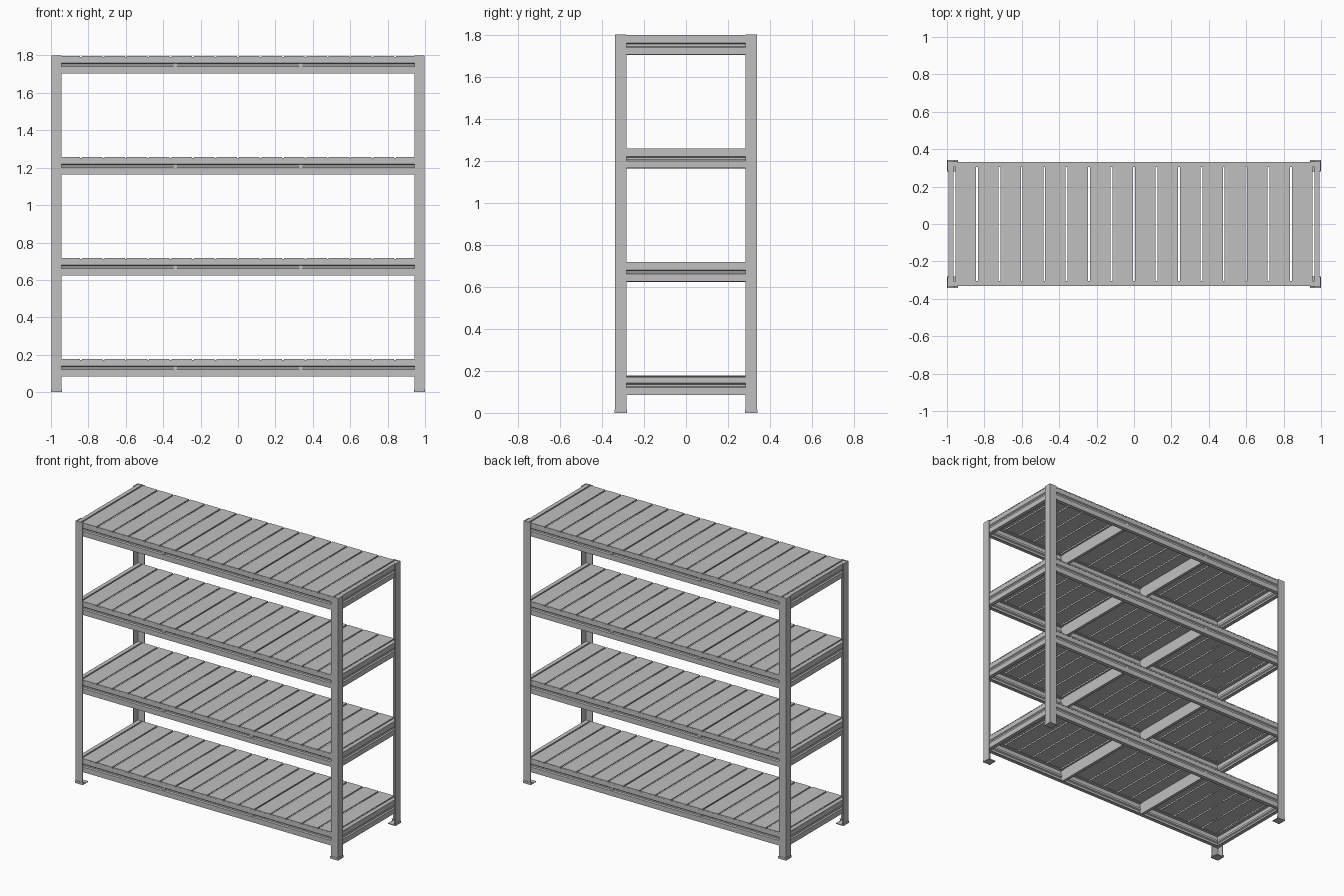
import bpy
import bmesh
from mathutils import Vector

cube = bpy.data.objects.get("Cube")
if cube:
    bpy.data.objects.remove(cube, do_unlink=True)

# One painted-steel grey for the whole rack
steel = bpy.data.materials.new("light_grey_steel")
steel.use_nodes = True
GREY = (0.53, 0.53, 0.53, 1)
steel.diffuse_color = GREY
steel.node_tree.nodes["Principled BSDF"].inputs["Base Color"].default_value = GREY

HX, HY, HEIGHT = 0.998, 0.338, 1.8    # outer faces of the posts
WALL = 0.006                          # post sheet thickness
SHEET = 0.004                         # beam sheet thickness
DECK = 0.006                          # slat thickness
IX, IY = HX - WALL, HY - WALL         # inside faces of the posts
SHELF_TOPS = [0.178 + 0.54 * i for i in range(4)]


def finish(bm, name):
    mesh = bpy.data.meshes.new(name)
    bmesh.ops.recalc_face_normals(bm, faces=bm.faces)
    bm.to_mesh(mesh)
    bm.free()
    mesh.materials.append(steel)
    obj = bpy.data.objects.new(name, mesh)
    bpy.context.collection.objects.link(obj)
    return obj


def add_box(bm, lo, hi):
    lo, hi = Vector(lo), Vector(hi)
    verts = bmesh.ops.create_cube(bm, size=1)["verts"]
    for v in verts:
        v.co = (lo + hi) / 2 + v.co * (hi - lo)


def add_prism(bm, points, travel):
    """Closed outline swept along a vector."""
    face = bm.faces.new([bm.verts.new(p) for p in points])
    swept = bmesh.ops.extrude_face_region(bm, geom=[face], use_keep_orig=True)["geom"]
    for v in swept:
        if isinstance(v, bmesh.types.BMVert):
            v.co += Vector(travel)


def add_strip(bm, points, travel):
    """Open section swept along a vector, thickened later."""
    a = [bm.verts.new(p) for p in points]
    b = [bm.verts.new(Vector(p) + Vector(travel)) for p in points]
    for i in range(len(a) - 1):
        bm.faces.new((a[i], a[i + 1], b[i + 1], b[i]))


def angle_outline(sx, sy, outx, outy, leg, wall, z):
    """L-shaped outline with its corner pointing outward."""
    pts = [(0, 0), (leg, 0), (leg, wall), (wall, wall), (wall, leg), (0, leg)]
    return [(sx * (outx - u), sy * (outy - v), z) for u, v in pts]


# Corner posts and their feet
for sx, side in ((1, "left"), (-1, "right")):
    for sy, end in ((-1, "front"), (1, "back")):
        bm = bmesh.new()
        add_prism(bm, angle_outline(sx, sy, HX, HY, 0.054, WALL, 0.003),
                  (0, 0, HEIGHT - 0.003))
        finish(bm, f"{end}_{side}_post")

        bm = bmesh.new()
        add_prism(bm, angle_outline(sx, sy, 1.0, HY + 0.003, 0.06, 0.011, 0.0),
                  (0, 0, 0.016))
        xs = sorted((sx, sx * 0.942))
        ys = sorted((sy * (HY + 0.003), sy * (HY - 0.056)))
        add_box(bm, (xs[0], ys[0], 0), (xs[1], ys[1], 0.005))
        finish(bm, f"{end}_{side}_foot")

# Beam section: (distance inward, distance below the top), with a pressed groove
SECTION = [(0.024, 0), (0, 0), (0, 0.028), (0.008, 0.034), (0.008, 0.046),
           (0, 0.051), (0, 0.084), (0.024, 0.084)]

for n, top in enumerate(SHELF_TOPS, 1):
    beam_top = top - DECK - SHEET / 2

    # Long beams at front and back
    for s, where in ((-1, "front"), (1, "back")):
        bm = bmesh.new()
        y = IY - SHEET / 2
        add_strip(bm, [(-IX, s * (y - u), beam_top - d) for u, d in SECTION],
                  (2 * IX, 0, 0))
        beam = finish(bm, f"shelf_{n}_{where}_beam")
        mod = beam.modifiers.new("sheet", "SOLIDIFY")
        mod.thickness, mod.offset = SHEET, 0

    # Short beams at both ends
    for s, where in ((1, "left"), (-1, "right")):
        bm = bmesh.new()
        x = IX - SHEET / 2
        add_strip(bm, [(s * (x - u), -IY, beam_top - d) for u, d in SECTION],
                  (0, 2 * IY, 0))
        beam = finish(bm, f"shelf_{n}_{where}_beam")
        mod = beam.modifiers.new("sheet", "SOLIDIFY")
        mod.thickness, mod.offset = SHEET, 0

    # Two cross bars under the deck
    bm = bmesh.new()
    for x in (-0.335, 0.335):
        add_box(bm, (x - 0.01, -IY + SHEET, top - 0.088),
                (x + 0.01, IY - SHEET, top - DECK))
    finish(bm, f"shelf_{n}_cross_bars")

    # Deck slats with narrow gaps, plus a thin strip at each end
    bm = bmesh.new()
    for i in range(16):
        x = (i - 7.5) * 0.12
        add_box(bm, (x - 0.055, -IY, top - DECK), (x + 0.055, IY, top))
    for s in (-1, 1):
        xs = sorted((s * 0.964, s * IX))
        add_box(bm, (xs[0], -IY, top - DECK), (xs[1], IY, top))
    finish(bm, f"shelf_{n}_deck_slats")
